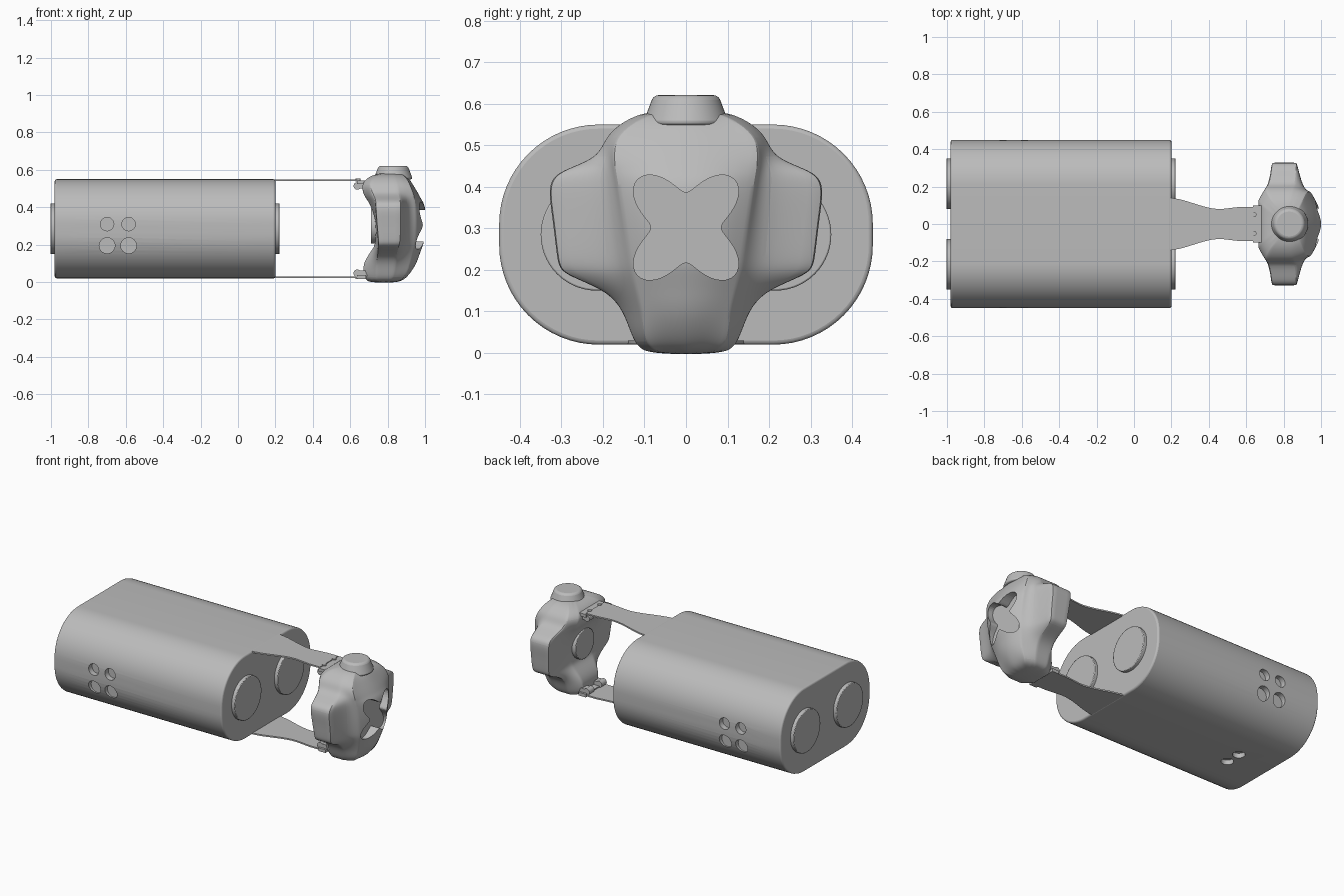
import bpy, bmesh, math
from math import sin, cos, pi
from mathutils import Matrix, Vector

cube = bpy.data.objects.get("Cube")
if cube:
    bpy.data.objects.remove(cube, do_unlink=True)

grey = bpy.data.materials.new("plain grey")
grey.use_nodes = True
COLOUR = (0.5, 0.5, 0.5, 1)
grey.diffuse_color = COLOUR
grey.node_tree.nodes["Principled BSDF"].inputs["Base Color"].default_value = COLOUR


def finish(name, bm):
    """Turn a bmesh into a named, coloured object."""
    bmesh.ops.recalc_face_normals(bm, faces=bm.faces)
    mesh = bpy.data.meshes.new(name)
    bm.to_mesh(mesh)
    bm.free()
    mesh.materials.append(grey)
    obj = bpy.data.objects.new(name, mesh)
    bpy.context.collection.objects.link(obj)
    return obj


def prism(name, outline, offset):
    """Extrude a closed outline of 3D points along an offset."""
    bm = bmesh.new()
    face = bm.faces.new([bm.verts.new(p) for p in outline])
    grown = bmesh.ops.extrude_face_region(bm, geom=[face])["geom"]
    verts = [v for v in grown if isinstance(v, bmesh.types.BMVert)]
    bmesh.ops.translate(bm, vec=offset, verts=verts)
    return finish(name, bm)


def cylinder(name, centre, radius, depth, axis, top=None, sides=40):
    bm = bmesh.new()
    turn = Vector((0, 0, 1)).rotation_difference(Vector(axis)).to_matrix().to_4x4()
    bmesh.ops.create_cone(bm, cap_ends=True, segments=sides, radius1=radius,
                          radius2=radius if top is None else top, depth=depth,
                          matrix=Matrix.Translation(centre) @ turn)
    return finish(name, bm)


def box(name, centre, size):
    bm = bmesh.new()
    bmesh.ops.create_cube(bm, size=1, matrix=Matrix.Translation(centre)
                          @ Matrix.Diagonal((*size, 1)))
    return finish(name, bm)


def bevel(obj, width, segments=3):
    mod = obj.modifiers.new("Bevel", "BEVEL")
    mod.width, mod.segments = width, segments
    mod.limit_method, mod.angle_limit = "ANGLE", math.radians(50)


def cut(obj, cutter):
    mod = obj.modifiers.new("Cut", "BOOLEAN")
    mod.object, mod.operation, mod.solver = cutter, "DIFFERENCE", "EXACT"
    cutter.hide_render = True
    cutter.hide_set(True)


def smooth(obj, angle=35):
    bpy.ops.object.select_all(action="DESELECT")
    obj.select_set(True)
    bpy.context.view_layer.objects.active = obj
    bpy.ops.object.shade_smooth_by_angle(angle=math.radians(angle))


# Main case: a rounded slab running along x
MID = 0.285
outline = []
for corner, (sy, sz) in enumerate([(1, 1), (-1, 1), (-1, -1), (1, -1)]):
    for i in range(17):
        a = (corner + i / 16) * pi / 2
        outline.append((-0.98, sy * 0.21 + 0.24 * cos(a), MID + sz * 0.025 + 0.24 * sin(a)))
case = prism("case", outline, (1.18, 0, 0))
bevel(case, 0.01)

# Round recesses on both sides and underneath
for side in (-1, 1):
    for x in (-0.7, -0.585):
        for z, r in ((0.31, 0.036), (0.195, 0.042)):
            cut(case, cylinder("side_hole_cutter", (x, side * 0.45, z), r, 0.07, (0, 1, 0), sides=32))
    cut(case, cylinder("base_hole_cutter", (-0.73, side * 0.05, 0.02), 0.036, 0.06, (0, 0, 1), sides=32))
smooth(case)

# Raised discs on both ends of the case
for side in (-1, 1):
    for x in (-0.985, 0.205):
        disc = cylinder("end_disc", (x, side * 0.215, MID), 0.135, 0.035, (1, 0, 0), sides=56)
        bevel(disc, 0.004, 2)
        smooth(disc)

# Waisted straps joining the case to the head
half = []
for i in range(25):
    x = 0.04 + i * 0.025
    t = min(max((x - 0.18) / 0.28, 0), 1)
    flare = min(max((x - 0.47) / 0.1, 0), 1)
    half.append((x, 0.14 - 0.06 * t * t * (3 - 2 * t) + 0.012 * flare))
for label, z, drop in (("upper", 0.54, -1), ("lower", 0.021, 1)):
    prism(label + "_strap", [(x, y, z) for x, y in half]
          + [(x, -y, z) for x, y in reversed(half)], (0, 0, 0.009))
    # Hinge plate, knuckles and rivets at the head end
    box(label + "_hinge_plate", (0.66, 0, z + drop * 0.006), (0.05, 0.2, 0.02))
    for side in (-1, 1):
        knuckle = cylinder(label + "_knuckle", (0.638, side * 0.062, z + drop * 0.026),
                           0.02, 0.05, (0, 1, 0), sides=24)
        smooth(knuckle)
        box(label + "_hinge_arm", (0.665, side * 0.062, z + drop * 0.026), (0.06, 0.05, 0.028))
        smooth(cylinder(label + "_rivet", (0.642, side * 0.05, z + 0.0045), 0.013, 0.016, (0, 0, 1), sides=20))

# Head: stacked sections, each giving height, panel front, panel half width,
# panel edge, groove half width, groove depth, lug reach, lug front, lug back, rear
SECTIONS = [
    (-0.004, .86, .06, .85, .08, .82, .09, .80, .74, .70),
    (.02, .905, .1, .89, .115, .86, .125, .83, .74, .675),
    (.09, .955, .105, .92, .125, .88, .145, .84, .74, .665),
    (.15, .975, .12, .935, .15, .89, .185, .85, .745, .70),
    (.19, .99, .13, .945, .17, .895, .3, .86, .75, .73),
    (.22, 1, .135, .95, .175, .9, .31, .87, .75, .735),
    (.32, 1.01, .15, .955, .18, .905, .32, .87, .74, .74),
    (.41, 1.005, .165, .95, .185, .905, .335, .87, .735, .71),
    (.44, .985, .17, .945, .19, .9, .3, .87, .735, .69),
    (.47, .97, .175, .94, .19, .9, .21, .86, .72, .67),
    (.52, .94, .17, .92, .185, .89, .195, .85, .70, .66),
    (.56, .915, .12, .9, .14, .87, .15, .84, .72, .69),
    (.585, .88, .06, .87, .08, .85, .085, .83, .76, .76),
]
bm = bmesh.new()
crease = bm.edges.layers.float.new("crease_edge")
rings = []
for z, xf, p, xe, s, xs, w, xt, xb, xk in SECTIONS:
    side = [(xf - 0.012, p * 0.55), (xe, p), (xs, s), (xt, w), (xb, w),
            ((xb + xk) / 2, s * 0.9), (xk, p * 0.75)]
    ring = [(xf, 0)] + side + [(xk, 0)] + [(x, -y) for x, y in reversed(side)]
    rings.append([bm.verts.new((x, y, z)) for x, y in ring])
n = len(rings[0])
for low, high in zip(rings, rings[1:]):
    for i in range(n):
        bm.faces.new((low[i], low[(i + 1) % n], high[(i + 1) % n], high[i]))
    for i in (2, 4, 5, 7):
        for j in (i, n - i):
            bm.edges.get((low[j], high[j]))[crease] = 0.55
bm.faces.new(rings[0])
bm.faces.new(rings[-1])
head = finish("head", bm)
sub = head.modifiers.new("Subdivision", "SUBSURF")
sub.levels = sub.render_levels = 3

# Four-lobed recess in the front panel of the head
lobes = []
for i in range(96):
    a = i * pi / 48
    r = 0.124 - 0.04 * cos(4 * a)
    lobes.append((0.935, r * cos(a), 0.302 + r * sin(a)))
cut(head, prism("lobe_cutter", lobes, (0.2, 0, 0)))
smooth(head, 40)

# Neck stub on top and round pad on the rear of the head
neck = cylinder("neck", (0.83, 0, 0.585), 0.105, 0.072, (0, 0, 1), top=0.078, sides=48)
bevel(neck, 0.012)
smooth(neck)
pad = cylinder("rear_pad", (0.735, 0, 0.3), 0.095, 0.05, (1, 0, 0), sides=48)
bevel(pad, 0.004, 2)
smooth(pad)
